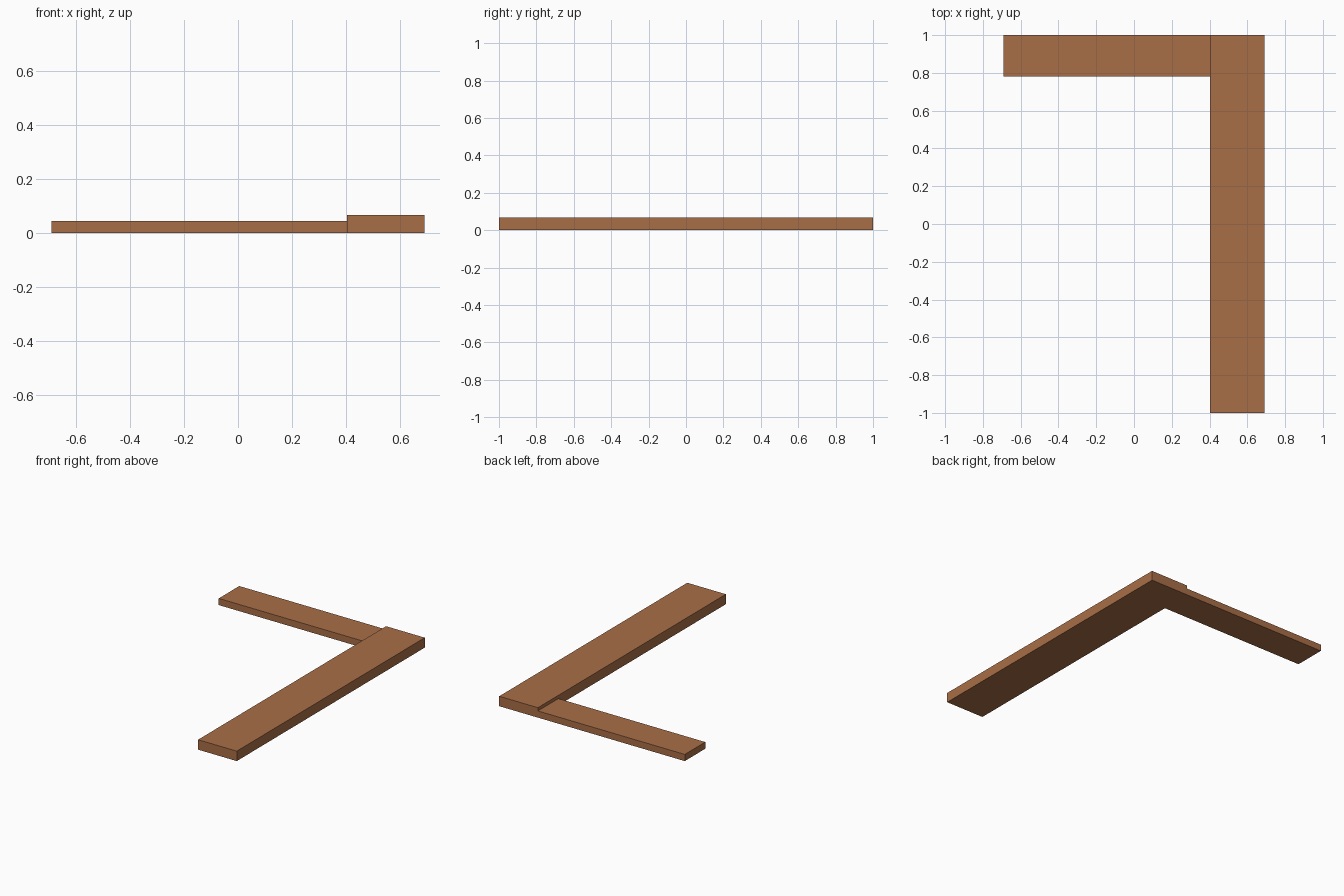
import bpy
import bmesh
from mathutils import Vector

if "Cube" in bpy.data.objects:
    bpy.data.objects.remove(bpy.data.objects["Cube"])

# Single warm wood colour
wood = bpy.data.materials.new("warm_brown_wood")
wood.diffuse_color = (0.392, 0.156, 0.063, 1.0)
wood.use_nodes = True
wood.node_tree.nodes["Principled BSDF"].inputs["Base Color"].default_value = wood.diffuse_color


def board(name, low, high):
    """Sharp-edged board spanning two opposite corners."""
    low, high = Vector(low), Vector(high)
    bm = bmesh.new()
    bmesh.ops.create_cube(bm, size=1.0)
    bmesh.ops.scale(bm, vec=high - low, verts=bm.verts)
    bmesh.ops.translate(bm, vec=(low + high) / 2, verts=bm.verts)
    mesh = bpy.data.meshes.new(name)
    bm.to_mesh(mesh)
    bm.free()
    mesh.materials.append(wood)
    obj = bpy.data.objects.new(name, mesh)
    bpy.context.collection.objects.link(obj)
    return obj


# Long thick board along the right side
board("long_board", (0.403, -1.0, 0.0), (0.691, 1.0, 0.067))
# Thinner board running left from its back end
board("short_board", (-0.691, 0.782, 0.0), (0.403, 1.0, 0.045))
